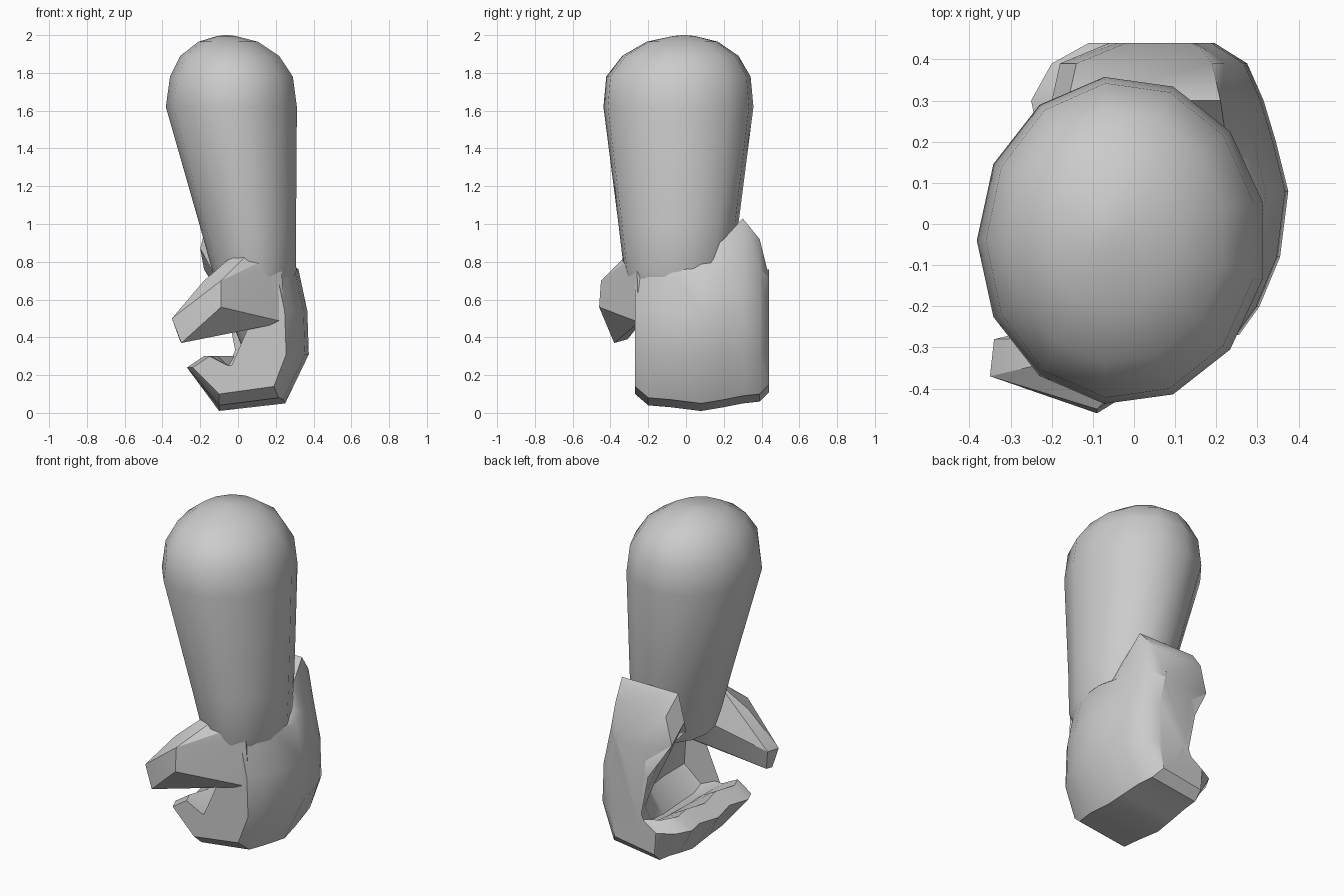
import bpy, bmesh, math

old = bpy.data.objects.get("Cube")
if old:
    bpy.data.objects.remove(old, do_unlink=True)

grey = bpy.data.materials.new("plain grey")
grey.use_nodes = True
grey.diffuse_color = (0.6, 0.6, 0.6, 1)
grey.node_tree.nodes["Principled BSDF"].inputs["Base Color"].default_value = (0.6, 0.6, 0.6, 1)


def finish(name, bm, angle):
    bmesh.ops.recalc_face_normals(bm, faces=bm.faces)
    mesh = bpy.data.meshes.new(name)
    bm.to_mesh(mesh)
    bm.free()
    mesh.materials.append(grey)
    obj = bpy.data.objects.new(name, mesh)
    bpy.context.collection.objects.link(obj)
    bpy.ops.object.select_all(action="DESELECT")
    obj.select_set(True)
    bpy.context.view_layer.objects.active = obj
    bpy.ops.object.shade_smooth_by_angle(angle=math.radians(angle))


def loft(name, rings, angle):
    bm = bmesh.new()
    loops = [[bm.verts.new(p) for p in ring] for ring in rings]
    for a, b in zip(loops, loops[1:]):
        for i in range(len(a)):
            j = (i + 1) % len(a)
            bm.faces.new((a[i], a[j], b[j], b[i]))
    caps = [bm.faces.new(loops[0]), bm.faces.new(loops[-1])]
    bmesh.ops.triangulate(bm, faces=caps)
    finish(name, bm, angle)


# Forearm: rings as (z, centre x, centre y, radius x, radius y)
def ring(z, cx, cy, rx, ry, sides=13):
    turns = [math.tau * (i + 0.5) / sides for i in range(sides)]
    return [(cx + rx * math.cos(t), cy + ry * math.sin(t), z) for t in turns]


loft("forearm", [ring(*r) for r in (
    (0.64, 0.08, -0.05, 0.18, 0.24),
    (0.75, 0.09, -0.05, 0.225, 0.28),
    (1.0, 0.055, -0.04, 0.26, 0.32),
    (1.62, -0.03, -0.04, 0.352, 0.4),
    (1.78, -0.03, -0.04, 0.33, 0.385),
    (1.89, -0.04, -0.03, 0.265, 0.31),
    (1.965, -0.05, -0.02, 0.16, 0.19),
    (1.995, -0.06, -0.01, 0.05, 0.06),
    (2.0, -0.06, -0.01, 0.01, 0.01))], 35)


# Palm and curled fingers: one hooked section, varied across the hand
def hook(y, inset, base, top, palm, heel, tip):
    section = (
        (heel + 0.04, top), (0.24 - inset / 2, top), (0.32 - inset, 0.76),
        (0.367 - inset, 0.54), (0.375 - inset, 0.31),
        (0.25 - inset / 2, 0.04 + base), (-0.1, base),
        (-0.27 + tip, 0.24), (-0.18 + tip, 0.3), (-0.05, 0.25),
        (0.0, 0.2 + base / 2), (0.09, 0.16 + base / 2),
        (min(0.2, palm + 0.06), 0.3), (palm, 0.45),
        ((palm + heel) / 2, 0.65), (heel, top - 0.16))
    return [(x, y, z) for x, z in section]


loft("curled_hand", [hook(*s) for s in (
    (-0.27, 0.12, 0.10, 0.74, 0.19, 0.10, 0.03),
    (-0.2, 0.07, 0.04, 0.77, 0.19, 0.08, 0.0),
    (-0.08, 0.02, 0.03, 0.78, 0.17, 0.06, 0.04),
    (0.08, 0.0, 0.01, 0.82, 0.12, -0.02, 0.0),
    (0.2, 0.03, 0.03, 0.92, 0.06, -0.14, 0.04),
    (0.3, 0.06, 0.05, 1.03, 0.0, -0.2, 0.02),
    (0.39, 0.1, 0.06, 0.92, -0.02, -0.18, 0.07),
    (0.44, 0.18, 0.11, 0.72, -0.02, -0.06, 0.16))], 35)

# Thumb: a faceted wedge reaching across the front
bm = bmesh.new()
for p in (
        (0.25, -0.25, 0.48), (0.23, -0.26, 0.77), (0.1, -0.33, 0.79),
        (0.06, -0.3, 0.85), (-0.02, -0.27, 0.84), (-0.18, -0.33, 0.7),
        (-0.09, -0.45, 0.7), (-0.09, -0.46, 0.56), (-0.35, -0.37, 0.5),
        (-0.34, -0.28, 0.51), (-0.3, -0.38, 0.37), (-0.31, -0.31, 0.39),
        (-0.05, -0.26, 0.45), (0.2, -0.15, 0.7)):
    bm.verts.new(p)
bmesh.ops.convex_hull(bm, input=bm.verts)
finish("thumb", bm, 20)
